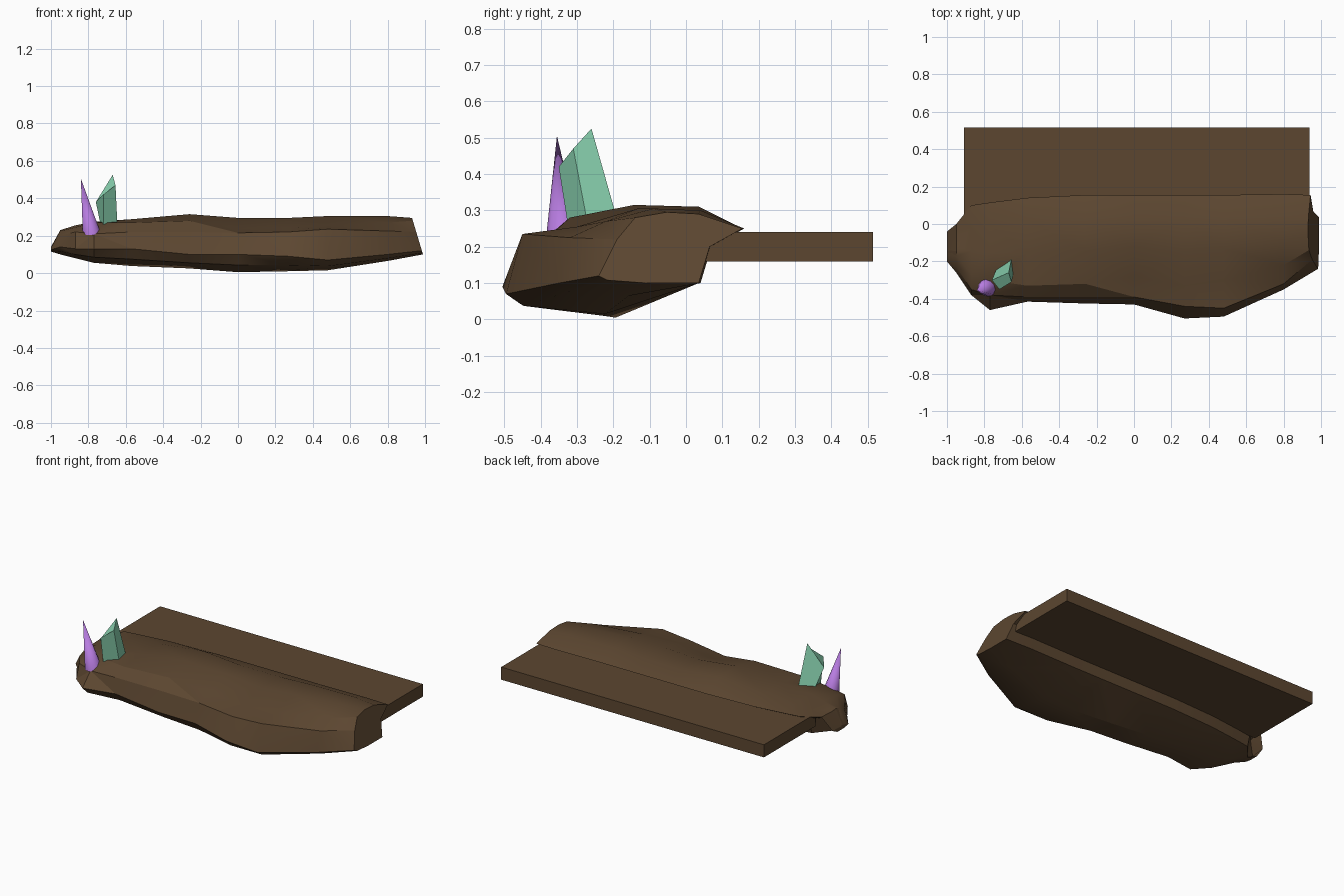
import bpy
import bmesh

cube = bpy.data.objects.get("Cube")
if cube:
    bpy.data.objects.remove(cube, do_unlink=True)


def make_material(name, colour):
    material = bpy.data.materials.new(name)
    material.use_nodes = True
    material.diffuse_color = (*colour, 1)
    shader = next(n for n in material.node_tree.nodes if n.type == "BSDF_PRINCIPLED")
    shader.inputs["Base Color"].default_value = (*colour, 1)
    return material


def loft(name, rings, material, smooth_angle=None, triangulate=False):
    """Skin a list of equal rings of points, closing both ends."""
    bm = bmesh.new()
    loops = [[bm.verts.new(point) for point in ring] for ring in rings]
    count = len(loops[0])
    for first, second in zip(loops, loops[1:]):
        for i in range(count):
            j = (i + 1) % count
            bm.faces.new((first[i], first[j], second[j], second[i]))
    bm.faces.new(loops[0])
    bm.faces.new(loops[-1])
    if triangulate:
        bmesh.ops.triangulate(bm, faces=bm.faces[:])
    bmesh.ops.recalc_face_normals(bm, faces=bm.faces[:])
    mesh = bpy.data.meshes.new(name)
    bm.to_mesh(mesh)
    bm.free()
    mesh.materials.append(material)
    obj = bpy.data.objects.new(name, mesh)
    bpy.context.collection.objects.link(obj)
    if smooth_angle:
        bpy.ops.object.select_all(action="DESELECT")
        obj.select_set(True)
        bpy.context.view_layer.objects.active = obj
        bpy.ops.object.shade_smooth_by_angle(angle=smooth_angle)
    return obj


brown = make_material("earth brown", (0.107, 0.062, 0.030))
purple = make_material("crystal purple", (0.47, 0.20, 0.74))
green = make_material("crystal green", (0.25, 0.64, 0.43))

# Rock ledge: each station gives x, lip y, top z, crest y/z,
# shoulder y/z, nose y/z and bottom z
stations = [
    (-1, -.04, .14, -.12, .14, -.17, .135, -.2, .125, .115),
    (-.95, 0, .23, -.17, .225, -.23, .2, -.26, .14, .1),
    (-.87, .1, .255, -.27, .245, -.35, .22, -.38, .13, .08),
    (-.77, .115, .275, -.3, .27, -.38, .21, -.46, .13, .055),
    (-.57, .14, .288, -.33, .27, -.39, .22, -.415, .13, .038),
    (-.26, .155, .315, -.32, .28, -.39, .22, -.425, .1, .025),
    (0, .155, .295, -.28, .24, -.39, .215, -.43, .1, .005),
    (.27, .155, .295, -.33, .245, -.44, .22, -.505, .09, .01),
    (.48, .155, .305, -.3, .255, -.45, .235, -.495, .07, .015),
    (.8, .16, .305, -.22, .27, -.32, .225, -.35, .1, .065),
    (.95, .155, .295, -.14, .28, -.19, .22, -.24, .12, .1),
]


def rock_ring(x, lip, top, crest_y, crest_z, shoulder_y, shoulder_z, nose_y, nose_z, bottom):
    back = lip - .12
    profile = [
        (lip, min(.25, top)),
        (back, top - .005),
        ((back + crest_y) / 2, top),
        (crest_y, crest_z),
        (shoulder_y, shoulder_z),
        (nose_y, nose_z),
        (nose_y * .9, nose_z * .4 + bottom * .6),
        (nose_y * .45, bottom),
        (back, max(.1, bottom)),
        (lip - .09, min(.2, top - .01)),
    ]
    # The right end face leans outwards towards its foot
    lean = .3 if x == stations[-1][0] else 0
    return [(x + lean * (.23 - z), y, z) for y, z in profile]


loft("rock_ledge", [rock_ring(*s) for s in stations], brown, smooth_angle=.5, triangulate=True)


# Plank set into the back of the rock
def plank_end(x):
    return [(x, 0, .16), (x, .515, .16), (x, .515, .24), (x, 0, .24)]


loft("back_plank", [plank_end(-.908), plank_end(.937)], brown)

# Leaning purple spike
bpy.ops.mesh.primitive_cone_add(vertices=10, radius1=.052, radius2=0, depth=.3,
                                location=(-.78, -.335, .355))
spike = bpy.context.object
spike.name = "purple_crystal"
spike.data.materials.append(purple)
for vert in spike.data.vertices:
    if vert.co.z > 0:
        vert.co.x -= .06
        vert.co.y -= .02
bpy.ops.object.shade_smooth_by_angle(angle=.8)

# Four-sided green crystal with a slanted tip
green_base = [(-.645, -.27, .26), (-.655, -.185, .26), (-.735, -.24, .26), (-.72, -.325, .26)]
green_top = [(-.655, -.31, .47), (-.67, -.26, .525), (-.76, -.3, .38), (-.72, -.35, .42)]
loft("green_crystal", [green_base, green_top], green)
